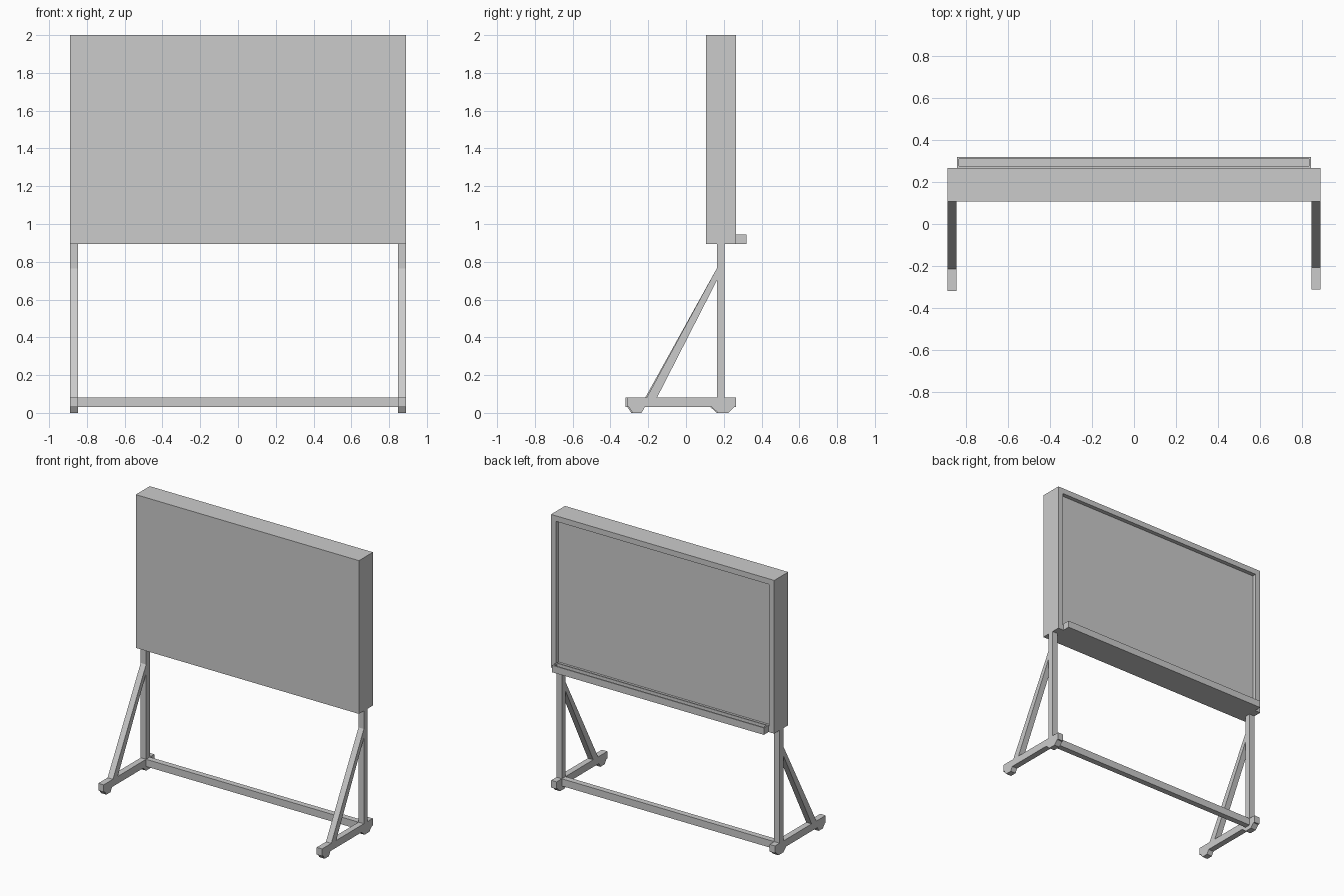
import bpy, bmesh
from mathutils import Vector

if "Cube" in bpy.data.objects:
    bpy.data.objects.remove(bpy.data.objects["Cube"])


def finish(name, bm):
    bmesh.ops.recalc_face_normals(bm, faces=bm.faces[:])
    me = bpy.data.meshes.new(name)
    bm.to_mesh(me)
    bm.free()
    ob = bpy.data.objects.new(name, me)
    bpy.context.collection.objects.link(ob)
    return ob


def box(name, lo, hi, recess=None):
    """Box between corners; recess = (direction, rim width, depth)."""
    bm = bmesh.new()
    bmesh.ops.create_cube(bm, size=1)
    for v in bm.verts:
        v.co = [hi[i] if v.co[i] > 0 else lo[i] for i in range(3)]
    bm.normal_update()
    if recess:
        d, rim, depth = Vector(recess[0]), recess[1], recess[2]
        face = max(bm.faces, key=lambda f: f.normal.dot(d))
        bmesh.ops.inset_region(bm, faces=[face], thickness=rim, use_even_offset=True)
        new = bmesh.ops.extrude_discrete_faces(bm, faces=[face])["faces"][0]
        bmesh.ops.translate(bm, verts=new.verts[:], vec=-d * depth)
    return finish(name, bm)


def prism(name, profile, x0, x1):
    """Side profile (y, z) extruded along x."""
    bm = bmesh.new()
    face = bm.faces.new([bm.verts.new((x0, y, z)) for y, z in profile])
    ext = bmesh.ops.extrude_face_region(bm, geom=[face])["geom"]
    bmesh.ops.translate(bm, vec=(x1 - x0, 0, 0),
                        verts=[g for g in ext if isinstance(g, bmesh.types.BMVert)])
    return finish(name, bm)


W, IN = 0.89, 0.847          # outer and inner x of the legs
Y0, Y1 = 0.163, 0.205        # post depth

# board cabinet with recessed panel at the back, and the tray below it
box("board", (-W, 0.107, 0.895), (W, 0.266, 2.0), ((0, 1, 0), 0.04, 0.03))
box("tray", (-0.845, 0.266, 0.895), (0.845, 0.32, 0.945), ((0, 0, 1), 0.01, 0.03))

# stretcher between the posts
box("stretcher", (-IN, Y0, 0.03), (IN, Y1, 0.082))

foot = [(-0.32, 0.03), (-0.31, 0.03), (-0.29, 0.0), (-0.242, 0.0), (-0.226, 0.03),
        (0.13, 0.03), (0.163, 0.0), (0.218, 0.0), (0.247, 0.03), (0.257, 0.03),
        (0.257, 0.082), (-0.32, 0.082)]
brace = [(-0.215, 0.082), (-0.16, 0.082), (Y0, 0.70), (Y0, 0.765)]

# legs: post, foot with pads, slanted brace (right side sits slightly further back)
for side, s, dy in (("left", -1, 0), ("right", 1, 0.007)):
    a, b = sorted((s * W, s * IN))
    box(side + "_post", (a, Y0, 0.082), (b, Y1, 0.895))
    prism(side + "_foot", [(y + dy, z) for y, z in foot], a, b)
    prism(side + "_brace", [(min(y + dy, Y0), z) for y, z in brace], a, b)
